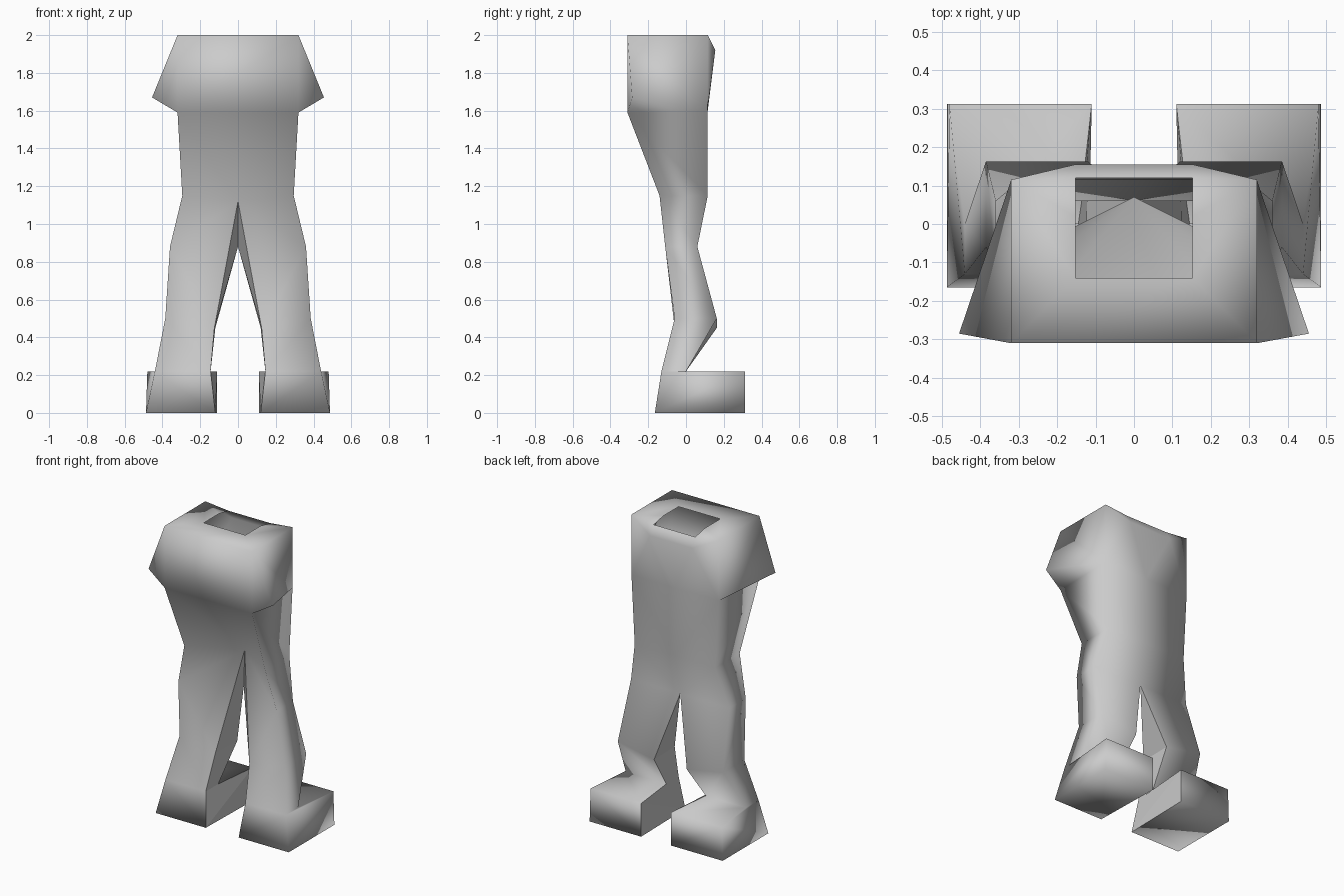
import bpy, bmesh

if "Cube" in bpy.data.objects:
    bpy.data.objects.remove(bpy.data.objects["Cube"])

grey = bpy.data.materials.new("plain grey")
grey.diffuse_color = (0.6, 0.6, 0.6, 1)
grey.use_nodes = True
grey.node_tree.nodes["Principled BSDF"].inputs["Base Color"].default_value = grey.diffuse_color

# Corner points of one half: f = front, b = back, i = inner
P = dict(
    # open top and rim
    top_f=(.32, -.31, 2), top_b=(.32, .115, 2), rim_f=(.152, -.14, 2),
    rim_m=(.152, .02, 2), rim_b=(.152, .12, 1.98), lip=(.152, .155, 1.92),
    # hip flare, waist and crotch
    flare=(.455, -.285, 1.67), hip_f=(.32, -.31, 1.59), hip_b=(.32, .113, 1.6),
    waist_f=(.295, -.14, 1.15), waist_b=(.295, .115, 1.15),
    seat_hi=(0, .115, 1.6), seat_lo=(0, .115, 1.15),
    crotch_f=(0, .07, 1.12), crotch_b=(0, .06, .88),
    # leg
    thigh_f=(.36, -.11, .88), thigh_b=(.36, .06, .88),
    knee_f=(.385, -.06, .5), knee_b=(.385, .163, .5),
    knee_fi=(.125, -.06, .45), knee_bi=(.12, .163, .45),
    ankle_f=(.44, -.13, .22), ankle_b=(.44, 0, .22),
    ankle_fi=(.145, -.13, .22), ankle_bi=(.145, 0, .22),
    # foot
    sole_f=(.487, -.165, 0), sole_fi=(.12, -.165, 0),
    sole_b=(.487, .312, 0), sole_bi=(.11, .312, 0),
    heel_b=(.48, .312, .22), heel_bi=(.11, .312, .22),
)

bm = bmesh.new()
made = {}


def vert(name, side):
    x, y, z = P[name]
    key = (name, side if x else 0)
    if key not in made:
        made[key] = bm.verts.new((x * side, y, z))
    return made[key]


def face(corners, smooth=True):
    """Make a face; repeated corners collapse it to a triangle."""
    verts = list(dict.fromkeys(vert(n, s) for n, s in corners))
    bm.faces.new(verts).smooth = smooth


def strip(side, a, b, smooth=True):
    """Bridge two chains of named points with a band of faces."""
    a, b = a.split(), b.split()
    for i in range(len(a) - 1):
        face([(n, side) for n in (a[i], a[i + 1], b[i + 1], b[i])], smooth)


def span(upper, lower):
    """Panel across the middle between mirrored points."""
    face([(upper, 1), (upper, -1), (lower, -1), (lower, 1)])


for side in (1, -1):
    # top rim
    strip(side, "rim_f rim_m rim_b lip", "top_f top_b top_b top_b")
    # hip flare
    strip(side, "top_f flare hip_f", "top_b hip_b hip_b")
    face([("top_f", side), ("hip_f", side), ("flare", side)])
    # upper back
    strip(side, "top_b hip_b seat_hi", "lip lip lip")
    # front, from hip to toe edge
    strip(side, "hip_f waist_f thigh_f knee_f ankle_f sole_f",
          "crotch_f crotch_f crotch_f knee_fi ankle_fi sole_fi")
    # back of leg, then top, end and sole of the foot
    strip(side, "hip_b waist_b thigh_b knee_b ankle_b heel_b sole_b sole_f",
          "seat_hi seat_lo crotch_b knee_bi ankle_bi heel_bi sole_bi sole_fi")
    # outer side
    strip(side, "hip_f waist_f thigh_f knee_f ankle_f sole_f sole_f",
          "hip_b waist_b thigh_b knee_b ankle_b heel_b sole_b")
    # inner side, flat shaded
    strip(side, "crotch_f knee_fi ankle_fi sole_fi sole_fi",
          "crotch_b knee_bi ankle_bi heel_bi sole_bi", smooth=False)

# middle panels: top, belly, front of pelvis, back lip, upper back
span("rim_f", "top_f")
span("top_f", "hip_f")
span("hip_f", "crotch_f")
span("rim_b", "lip")
span("lip", "seat_hi")

bmesh.ops.recalc_face_normals(bm, faces=bm.faces)
mesh = bpy.data.meshes.new("trousers")
bm.to_mesh(mesh)
bm.free()
mesh.materials.append(grey)
trousers = bpy.data.objects.new("trousers", mesh)
bpy.context.collection.objects.link(trousers)
